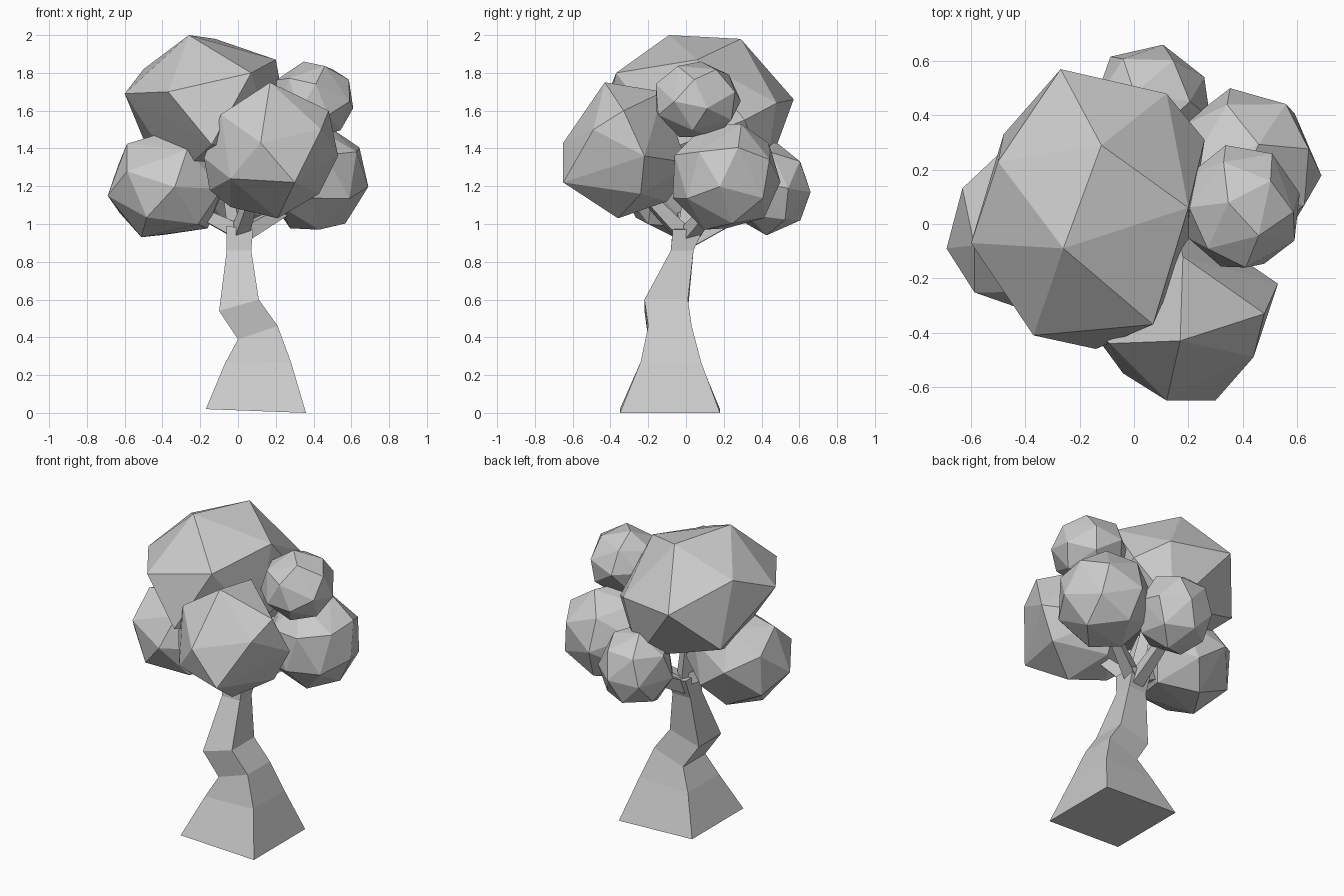
import bpy, bmesh, math
from mathutils import Vector, Euler

if "Cube" in bpy.data.objects:
    bpy.data.objects.remove(bpy.data.objects["Cube"])


def finish(name, bm):
    bmesh.ops.recalc_face_normals(bm, faces=bm.faces)
    me = bpy.data.meshes.new(name)
    bm.to_mesh(me)
    bm.free()
    ob = bpy.data.objects.new(name, me)
    bpy.context.collection.objects.link(ob)
    return ob


def hull(name, points):
    """Faceted foliage clump: convex hull of a few corner points."""
    bm = bmesh.new()
    for p in points:
        bm.verts.new(p)
    res = bmesh.ops.convex_hull(bm, input=bm.verts)
    junk = [g for g in res["geom_interior"] if isinstance(g, bmesh.types.BMVert)]
    if junk:
        bmesh.ops.delete(bm, geom=junk, context='VERTS')
    return finish(name, bm)


def clump(name, lo, hi, n, rot):
    """Rough ball of n evenly spread corners, fitted to a bounding box."""
    turn = Euler(rot).to_matrix()
    pts = []
    for i in range(n):
        z = 1 - (2 * i + 1) / n
        r, a = math.sqrt(1 - z * z), i * math.pi * (3 - math.sqrt(5))
        pts.append(turn @ Vector((r * math.cos(a), r * math.sin(a), z)))
    for k in range(3):
        a, b = min(p[k] for p in pts), max(p[k] for p in pts)
        for p in pts:
            p[k] = lo[k] + (p[k] - a) / (b - a) * (hi[k] - lo[k])
    return hull(name, pts)


def loft(name, rings):
    bm = bmesh.new()
    loops = [[bm.verts.new(p) for p in ring] for ring in rings]
    for a, b in zip(loops, loops[1:]):
        n = len(a)
        for i in range(n):
            j = (i + 1) % n
            bm.faces.new((a[i], a[j], b[j], b[i]))
    bm.faces.new(loops[0][::-1])
    bm.faces.new(loops[-1])
    return finish(name, bm)


# Crooked square trunk: x range, y range, height at left and right
sections = [
    (-.17, .36, -.35, .18, .02, 0),
    (-.07, .28, -.24, .08, .26, .27),
    (0, .21, -.20, .03, .39, .46),
    (-.10, .11, -.22, .01, .54, .60),
    (-.06, .07, -.08, .04, .86, .86),
    (-.06, .08, -.07, .09, .99, .97),
]
loft("trunk", [[(x0, y0, zl), (x1, y0, zr), (x1, y1, zr), (x0, y1, zl)]
               for x0, x1, y0, y1, zl, zr in sections])

# Short tapered branches running into the foliage
branches = {
    "left": ((0, 0, .96), (-.20, -.02, 1.06)),
    "front": ((.01, -.02, .95), (.08, -.22, 1.16)),
    "right": ((.03, .02, .95), (.24, .12, 1.07)),
    "back": ((.01, .03, .92), (.03, .32, 1.07)),
    "top": ((0, .01, .96), (-.06, .05, 1.32)),
}
for side, (a, b) in branches.items():
    a, b = Vector(a), Vector(b)
    q = (b - a).to_track_quat('Z', 'Y')
    loft(side + "_branch", [
        [c + q @ Vector((r * math.cos(t), r * math.sin(t), 0))
         for t in [math.pi / 4 + i * math.pi / 2 for i in range(4)]]
        for c, r in ((a, .055), (b, .04))])

# Large upper foliage
hull("top_foliage", [
    (-.26, -.09, 2.0), (-.12, .29, 1.98), (.20, .06, 1.87), (.07, -.37, 1.80),
    (-.37, -.41, 1.70), (-.60, -.07, 1.69), (-.50, .23, 1.82),
    (-.27, .57, 1.66), (.12, .48, 1.64), (.26, .31, 1.55),
    (-.48, .33, 1.40), (.05, .42, 1.25), (-.14, -.46, 1.42),
    (-.32, -.02, 1.25), (.20, -.08, 1.40)])

# Front foliage
hull("front_foliage", [
    (.17, -.43, 1.75), (.12, -.65, 1.43), (.30, -.65, 1.22), (-.04, -.55, 1.24),
    (.44, -.49, 1.50), (.53, -.22, 1.36), (.48, -.33, 1.60), (-.09, -.44, 1.58),
    (-.18, -.36, 1.35), (.21, -.36, 1.03), (-.04, -.30, 1.09), (-.15, -.30, 1.18),
    (.43, -.24, 1.16), (.15, .04, 1.32), (.18, -.12, 1.70), (.12, -.10, 1.12)])

# Smaller foliage balls
clump("left_foliage", (-.69, -.34, .93), (-.08, .28, 1.50), 20, (.15, -.3, .6))
clump("right_foliage", (.13, -.07, .97), (.69, .50, 1.53), 22, (.2, .7, .5))
clump("upper_right_foliage", (.20, -.16, 1.46), (.61, .29, 1.86), 22, (.9, .2, 1))
clump("back_foliage", (-.17, .21, .94), (.28, .66, 1.43), 22, (.5, 1.1, .3))
